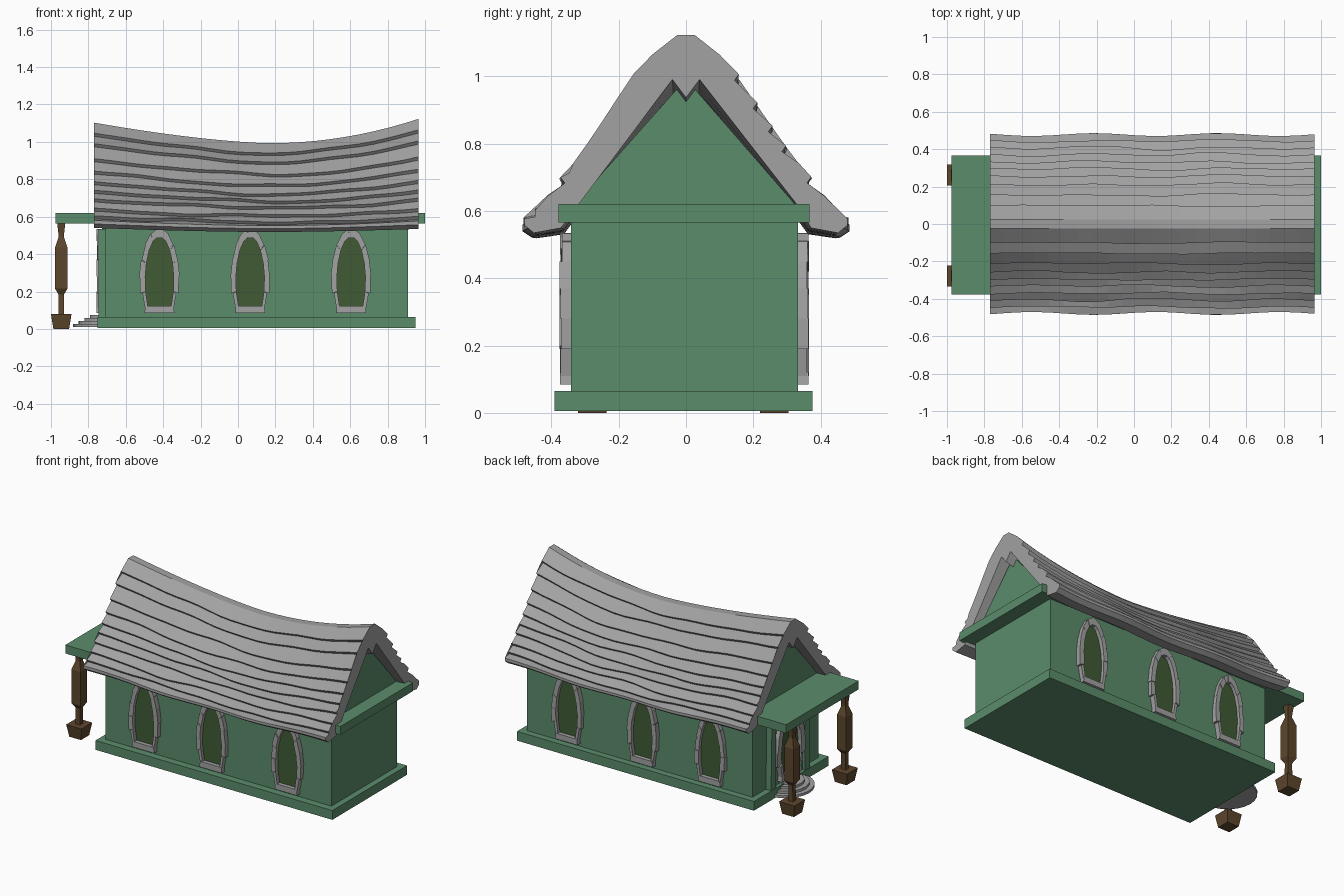
import bpy, bmesh, math, random
from mathutils import Matrix

if "Cube" in bpy.data.objects:
    bpy.data.objects.remove(bpy.data.objects["Cube"])

random.seed(4)


def material(name, rgb):
    m = bpy.data.materials.new(name)
    m.diffuse_color = (*rgb, 1)
    m.use_nodes = True
    m.node_tree.nodes["Principled BSDF"].inputs["Base Color"].default_value = m.diffuse_color
    return m


GREEN = material("green_paint", (0.104, 0.265, 0.148))
PANE = material("dark_green_pane", (0.05, 0.105, 0.035))
WOOD = material("brown_wood", (0.11, 0.062, 0.026))
STONE = material("grey_stone", (0.36, 0.36, 0.36))


def finish(name, bm, mat=STONE, matrix=None):
    if matrix:
        bm.transform(matrix)
    bmesh.ops.recalc_face_normals(bm, faces=bm.faces[:])
    me = bpy.data.meshes.new(name)
    bm.to_mesh(me)
    bm.free()
    ob = bpy.data.objects.new(name, me)
    bpy.context.collection.objects.link(ob)
    me.materials.append(mat)
    return ob


def loft(bm, rings):
    """Skin a list of equal-length closed rings and cap both ends."""
    vs = [[bm.verts.new(p) for p in r] for r in rings]
    n = len(vs[0])
    for a, b in zip(vs, vs[1:]):
        for i in range(n):
            j = (i + 1) % n
            bm.faces.new((a[i], a[j], b[j], b[i]))
    bm.faces.new(vs[0][::-1])
    bm.faces.new(vs[-1])


def box(name, x, y, z, mat):
    bm = bmesh.new()
    loft(bm, [[(x[0], y[0], h), (x[1], y[0], h), (x[1], y[1], h), (x[0], y[1], h)] for h in z])
    return finish(name, bm, mat)


def slab2d(bm, pts, d0, d1):
    """Outline in local x/z, thick along local -y."""
    loft(bm, [[(u, -d, v) for u, v in pts] for d in (d0, d1)])


# Body: plinth, walls, ceiling slab with porch overhang, gable prism
box("plinth", (-0.75, 0.95), (-0.39, 0.375), (0.005, 0.065), GREEN)
box("walls", (-0.71, 0.91), (-0.342, 0.332), (0.06, 0.57), GREEN)
box("ceiling_slab", (-0.975, 1.0), (-0.378, 0.367), (0.565, 0.62), GREEN)
bm = bmesh.new()
loft(bm, [[(x, -0.335, 0.615), (x, 0.328, 0.615), (x, 0, 0.992)] for x in (-0.71, 0.91)])
finish("gable", bm, GREEN)

# Roof: stepped shingle section swept along a sagging ridge
STEPS = [(0.10, 1.06), (0.157, 1.0), (0.212, 0.915), (0.257, 0.845), (0.297, 0.785),
         (0.332, 0.735), (0.372, 0.69), (0.408, 0.635), (0.445, 0.592), (0.478, 0.565)]
INNER = [(0.45, 0.522), (0.37, 0.537), (0.33, 0.605), (0.04, 0.985)]
N = 22
phase = {(s, k): [random.uniform(0, 6.28) for _ in range(3)] for s in (-1, 1) for k in range(len(STEPS))}


def wave(side, k, x):
    a, b, c = phase[side, k]
    fade = 1 - 0.8 * abs((x - 0.1) / 0.87) ** 3
    return fade * (0.006 * math.sin(4 * x + a) + 0.005 * math.sin(9 * x + b) + 0.003 * math.sin(17 * x + c))


def sagged(x, y, z):
    d = x - 0.17
    rise = 0.11 * (-d / 0.94) ** 1.5 if d < 0 else 0.13 * (d / 0.795) ** 2
    h = (z - 0.53) / 0.59
    y_wave = 0.008 * math.sin(9.5 * x + 3.6) * (1 - h) if y else 0
    return (x, y + math.copysign(y_wave, y * y_wave), z - h * (0.127 - rise)
            + (1 - h) * (0.012 - 0.017 * math.cos(2 * d)))


def half_section(side, x):
    pts = [(0.025, 1.12)]
    for k, (y, z) in enumerate(STEPS):
        w = wave(side, k, x) if k < len(STEPS) - 1 else 0
        y, z = y + w * 0.6, z - w * 0.8
        pts.append((y, z))
        pts.append((y - 0.013, z - 0.018) if k < len(STEPS) - 1 else (y, z - 0.02))
    return [(side * y, z) for y, z in pts + INNER]


rings = []
for i in range(N + 1):
    x = -0.77 + 1.735 * i / N
    sec = half_section(1, x) + [(0.0, 0.93)] + half_section(-1, x)[::-1]
    rings.append([sagged(x, y, z) for y, z in sec])
bm = bmesh.new()
loft(bm, rings)
bmesh.ops.triangulate(bm, faces=[f for f in bm.faces if len(f.verts) > 4], ngon_method='EAR_CLIP')
finish("shingle_roof", bm)

# Arched openings: ring of separate stones around a pane
OUT = [(0.078, 0.11), (0.105, 0.19), (0.107, 0.28), (0.097, 0.37), (0.077, 0.45), (0.047, 0.51), (0.014, 0.533)]
INN = [(0.062, 0.12), (0.074, 0.20), (0.076, 0.28), (0.070, 0.35), (0.055, 0.42), (0.033, 0.47), (0.011, 0.49)]


def arch(name, matrix, widen=1.0):
    bm = bmesh.new()
    for s in (-1, 1):
        for k in range(len(OUT) - 1):
            g = random.uniform(0.97, 1.02)
            q = [OUT[k], OUT[k + 1] if k else (0.092, 0.19), INN[k + 1], INN[k]]
            q = [(s * widen * u * (g if i < 2 else 1), v) for i, (u, v) in enumerate(q)]
            slab2d(bm, q, -0.005, random.uniform(0.026, 0.034))
    for w0, z0, w1, z1 in ((0.011, 0.487, 0.014, 0.535), (0.08, 0.085, 0.076, 0.122)):  # keystone, sill
        a, b = w0 * widen, w1 * widen
        slab2d(bm, [(-a, z0), (a, z0), (b, z1), (-b, z1)], -0.005, 0.032)
    finish(name + "_stone_frame", bm, STONE, matrix)
    bm = bmesh.new()
    slab2d(bm, [(u * widen, v) for u, v in INN] + [(-u * widen, v) for u, v in INN[::-1]], -0.005, 0.006)
    finish(name + "_pane", bm, PANE, matrix)


for i, x in enumerate((-0.42, 0.065, 0.605)):
    arch(f"front_window_{i + 1}", Matrix.Translation((x, -0.342, 0)))
    arch(f"back_window_{i + 1}", Matrix.Translation((x, 0.332, 0)) @ Matrix.Rotation(math.pi, 4, 'Z'))

# Entrance on the left end: green posts, arched door and round steps
to_left = Matrix.Translation((-0.725, -0.005, 0)) @ Matrix.Rotation(-math.pi / 2, 4, 'Z')
arch("door", to_left, 1.3)
for s, label in ((-1, "near"), (1, "far")):
    bm = bmesh.new()
    slab2d(bm, [(s * 0.15, 0.065), (s * 0.20, 0.065), (s * 0.19, 0.535), (s * 0.15, 0.535)], -0.02, 0.022)
    finish(f"{label}_door_post", bm, GREEN, to_left)
box("door_backing", (-0.727, -0.70), (-0.155, 0.145), (0.065, 0.54), GREEN)

bm = bmesh.new()
for i in range(4):
    r, z0 = 0.172 - 0.03 * i, 0.01 + i * 0.016
    bmesh.ops.create_cone(bm, cap_ends=True, segments=24, radius1=r, radius2=r,
                          depth=0.016, matrix=Matrix.Translation((-0.71, -0.005, z0 + 0.008)))
finish("round_steps", bm)

# Porch columns: square shaped posts on flared feet (half width, height)
COLUMN = [(0.042, 0), (0.055, 0.08), (0.016, 0.081), (0.015, 0.185), (0.033, 0.215),
          (0.033, 0.435), (0.015, 0.49), (0.015, 0.505), (0.022, 0.568)]
for label, y in (("front", -0.278), ("back", 0.262)):
    bm = bmesh.new()
    loft(bm, [[(-0.945 + h * a, y + h * b, z) for a, b in ((-1, -1), (1, -1), (1, 1), (-1, 1))]
              for h, z in COLUMN])
    finish(f"{label}_porch_column", bm, WOOD)
